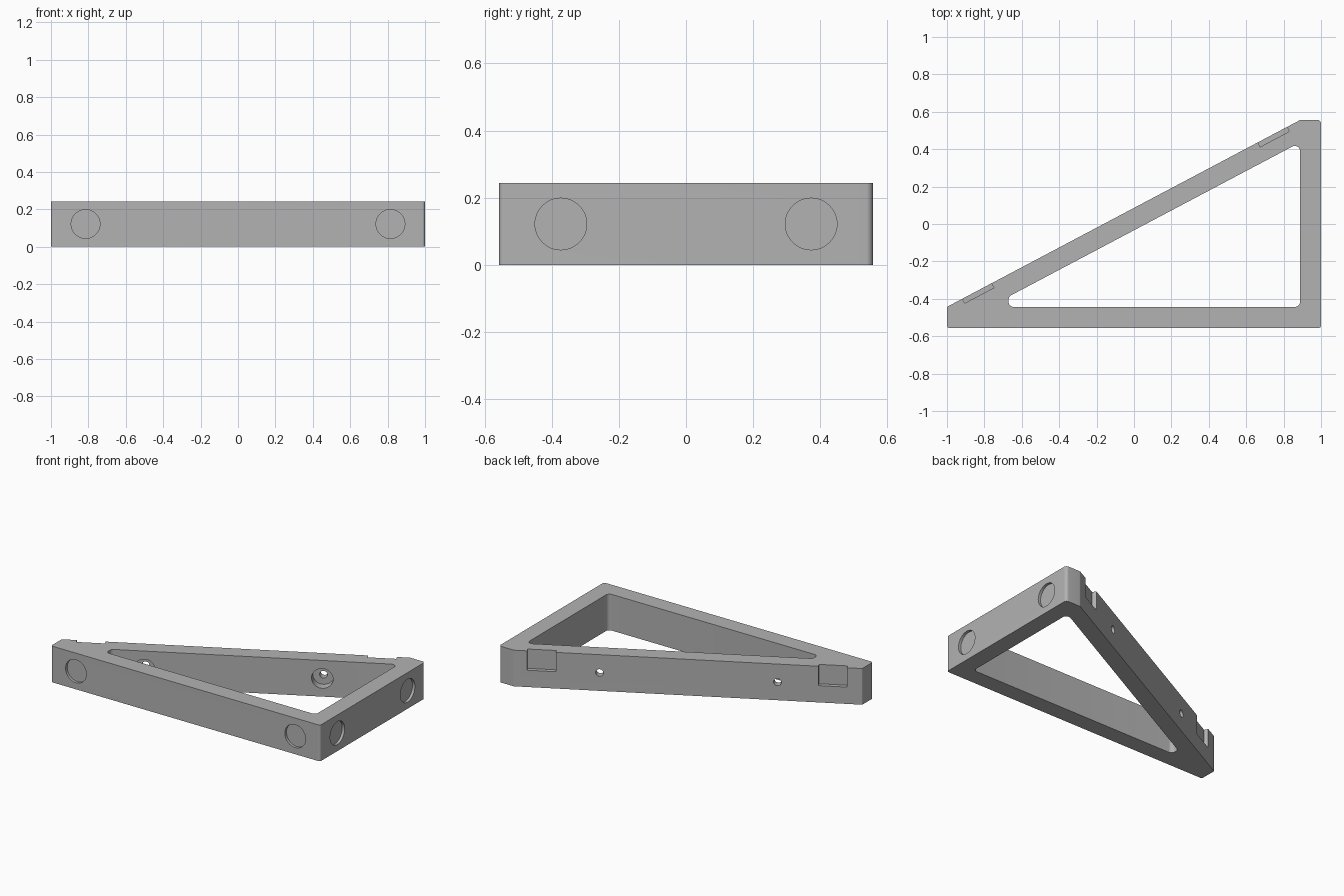
import bpy, bmesh, math
from mathutils import Vector, Matrix

if "Cube" in bpy.data.objects:
    bpy.data.objects.remove(bpy.data.objects["Cube"])

H = 0.243          # frame height
MID = H / 2
grey = bpy.data.materials.new("light_grey")
grey.diffuse_color = (0.45, 0.45, 0.45, 1)
grey.use_nodes = True
grey.node_tree.nodes["Principled BSDF"].inputs["Base Color"].default_value = grey.diffuse_color


def fillet(points, steps=8):
    """Round each (x, y, radius) corner of a polygon."""
    out = []
    n = len(points)
    for i, (x, y, r) in enumerate(points):
        p = Vector((x, y))
        a = (Vector(points[i - 1][:2]) - p).normalized()
        b = (Vector(points[(i + 1) % n][:2]) - p).normalized()
        if r == 0:
            out.append(p)
            continue
        half = a.angle(b) / 2
        centre = p + (a + b).normalized() * (r / math.sin(half))
        s = p + a * (r / math.tan(half)) - centre
        e = p + b * (r / math.tan(half)) - centre
        for k in range(steps + 1):
            t = k / steps
            ang = math.pi - 2 * half
            v = (s * math.sin((1 - t) * ang) + e * math.sin(t * ang)) / math.sin(ang)
            out.append(centre + v)
    return out


def make_object(name, bm):
    bmesh.ops.recalc_face_normals(bm, faces=bm.faces)
    me = bpy.data.meshes.new(name)
    bm.to_mesh(me)
    bm.free()
    me.materials.append(grey)
    ob = bpy.data.objects.new(name, me)
    bpy.context.collection.objects.link(ob)
    return ob


def prism(name, pts, z0, z1):
    bm = bmesh.new()
    f = bm.faces.new([bm.verts.new((p.x, p.y, z0)) for p in pts])
    ext = bmesh.ops.extrude_face_region(bm, geom=[f])
    vs = [g for g in ext["geom"] if isinstance(g, bmesh.types.BMVert)]
    bmesh.ops.translate(bm, verts=vs, vec=(0, 0, z1 - z0))
    return make_object(name, bm)


def cylinder(name, start, end, radius, seg=48):
    """Cylinder running between two points."""
    d = end - start
    m = Matrix.Translation((start + end) / 2) @ d.to_track_quat('Z', 'Y').to_matrix().to_4x4()
    bm = bmesh.new()
    bmesh.ops.create_cone(bm, cap_ends=True, segments=seg, radius1=radius,
                          radius2=radius, depth=d.length, matrix=m)
    return make_object(name, bm)


def cut(body, cutter):
    mod = body.modifiers.new("cut", 'BOOLEAN')
    mod.operation = 'DIFFERENCE'
    mod.solver = 'EXACT'
    mod.object = cutter
    bpy.context.view_layer.objects.active = body
    bpy.ops.object.modifier_apply(modifier=mod.name)
    bpy.data.objects.remove(cutter)


# Triangular frame with its rounded window
frame = prism("triangular_frame", fillet([
    (-1, -0.557, 0.015), (1, -0.557, 0.015), (1, 0.557, 0.02),
    (0.89, 0.557, 0.02), (-1, -0.443, 0.008)]), 0, H)
cut(frame, prism("window_cutter", fillet([
    (-0.67, -0.443, 0.025), (0.887, -0.443, 0.025), (0.887, 0.417, 0.025),
    (0.852, 0.417, 0.02), (-0.67, -0.388, 0.025)]), -0.1, H + 0.1))

# Round shallow pockets on the front and right faces
for s in (-1, 1):
    for p, inward in ((Vector((0.815 * s, -0.557, MID)), Vector((0, 1, 0))),
                      (Vector((1, 0.373 * s, MID)), Vector((-1, 0, 0)))):
        cut(frame, cylinder("pocket_cutter", p - inward * 0.05, p + inward * 0.018, 0.077))

# Sloped side: direction along it and outward normal
along = Vector((1.89, 1.0, 0)).normalized()
out = Vector((-along.y, along.x, 0))


def on_slope(x):
    return Vector((x, -0.443 + (x + 1) * 1.0 / 1.89, MID))


# Rectangular notches, open at the top
for x in (-0.84, 0.74):
    c = on_slope(x)
    pts = [c + along * (a * 0.088) + out * b
           for a, b in ((-1, -0.027), (1, -0.027), (1, 0.05), (-1, 0.05))]
    cut(frame, prism("notch_cutter", [Vector((p.x, p.y)) for p in pts], 0.113, H + 0.1))

# Screw holes with counterbores on the inner side
for x in (-0.54, 0.425):
    c = on_slope(x)
    cut(frame, cylinder("screw_cutter", c + out * 0.03, c - out * 0.13, 0.024, 32))
    cut(frame, cylinder("counterbore_cutter", c - out * 0.047, c - out * 0.13, 0.066))

bpy.ops.object.select_all(action='DESELECT')
frame.select_set(True)
bpy.context.view_layer.objects.active = frame
bpy.ops.object.shade_smooth_by_angle(angle=math.radians(25))
